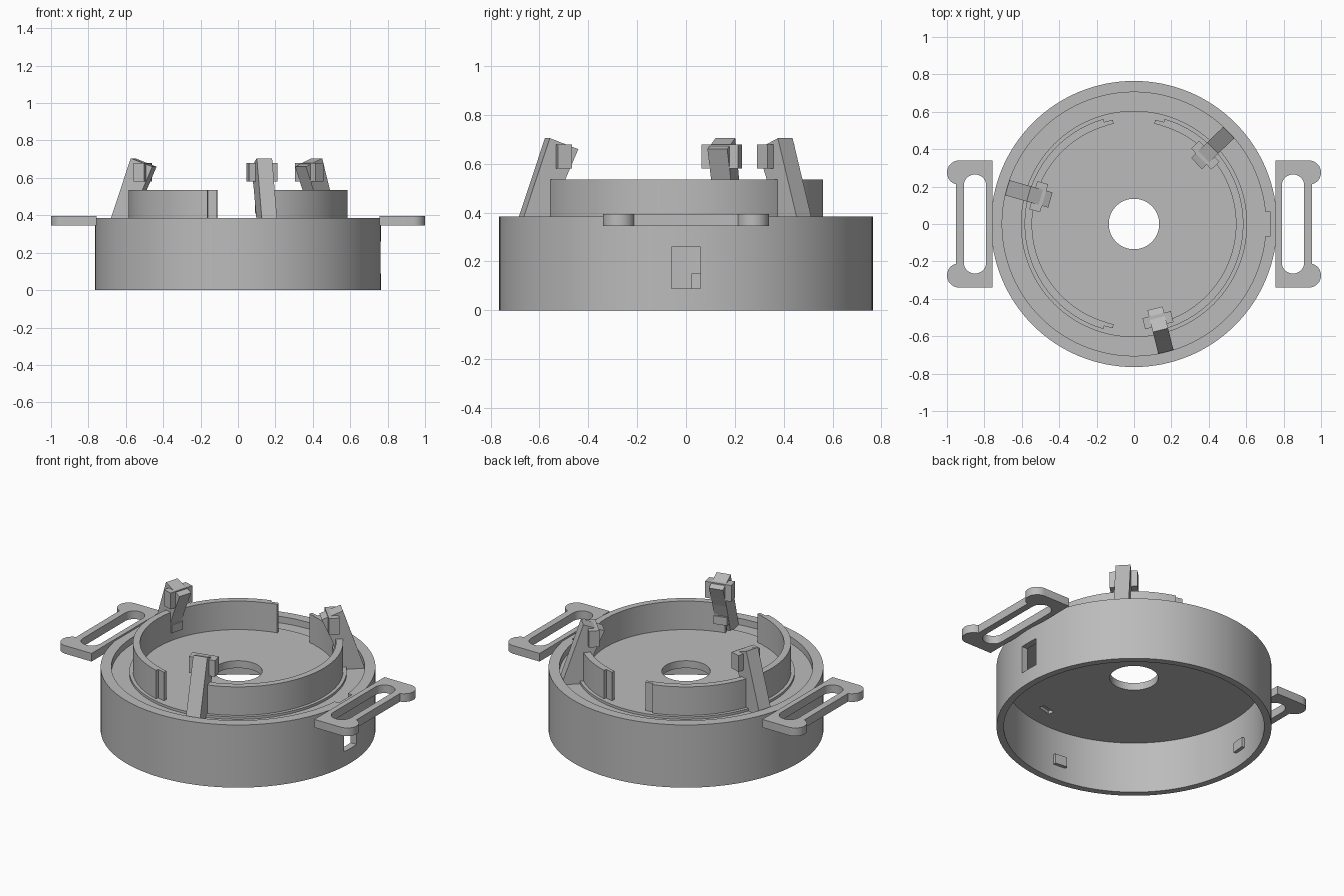
import bpy, bmesh
from math import sin, cos, radians, asin
from mathutils import Matrix, Vector

if "Cube" in bpy.data.objects:
    bpy.data.objects.remove(bpy.data.objects["Cube"])

grey = bpy.data.materials.new("plain grey")
grey.use_nodes = True
colour = (0.5, 0.5, 0.5, 1)
grey.diffuse_color = colour
grey.node_tree.nodes["Principled BSDF"].inputs["Base Color"].default_value = colour


def finish(name, bm, smooth=False):
    bmesh.ops.recalc_face_normals(bm, faces=bm.faces)
    mesh = bpy.data.meshes.new(name)
    bm.to_mesh(mesh)
    bm.free()
    mesh.materials.append(grey)
    obj = bpy.data.objects.new(name, mesh)
    bpy.context.collection.objects.link(obj)
    if smooth:
        shade(obj)
    return obj


def activate(obj):
    bpy.ops.object.select_all(action='DESELECT')
    obj.select_set(True)
    bpy.context.view_layer.objects.active = obj


def shade(obj):
    activate(obj)
    bpy.ops.object.shade_smooth_by_angle(angle=radians(30))


def sweep(name, profile, start=0, end=360, steps=128):
    """Revolve a closed (radius, height) profile around z."""
    bm = bmesh.new()
    full = end - start >= 360
    rings = []
    for i in range(steps if full else steps + 1):
        a = radians(start + (end - start) * i / steps)
        rings.append([bm.verts.new((r * cos(a), r * sin(a), z)) for r, z in profile])
    n = len(profile)
    for i in range(steps):
        p, q = rings[i], rings[(i + 1) % len(rings)]
        for j in range(n):
            k = (j + 1) % n
            bm.faces.new((p[j], q[j], q[k], p[k]))
    if not full:
        bm.faces.new(rings[0])
        bm.faces.new(rings[-1])
    return finish(name, bm, True)


def prism(name, points, offset, smooth=False, matrix=Matrix()):
    """Extrude a closed outline by an offset."""
    bm = bmesh.new()
    face = bm.faces.new([bm.verts.new(p) for p in points])
    top = bmesh.ops.extrude_face_region(bm, geom=[face])["geom"]
    bmesh.ops.translate(bm, vec=Vector(offset), verts=[v for v in top if isinstance(v, bmesh.types.BMVert)])
    bm.transform(matrix)
    return finish(name, bm, smooth)


def box(name, low, high, angle=0):
    (x0, y0, z0), (x1, y1, z1) = low, high
    outline = [(x0, y0, z0), (x1, y0, z0), (x1, y1, z0), (x0, y1, z0)]
    return prism(name, outline, (0, 0, z1 - z0), matrix=Matrix.Rotation(radians(angle), 4, 'Z'))


def cut(obj, cutter):
    cutter.hide_render = True
    mod = obj.modifiers.new("cut", 'BOOLEAN')
    mod.operation = 'DIFFERENCE'
    mod.solver = 'EXACT'
    mod.object = cutter
    activate(obj)
    bpy.ops.object.modifier_apply(modifier=mod.name)
    bpy.data.objects.remove(cutter)


def arc(cx, cy, r, a0, a1, z, steps=14):
    return [(cx + r * cos(radians(a0 + (a1 - a0) * i / steps)),
             cy + r * sin(radians(a0 + (a1 - a0) * i / steps)), z) for i in range(steps + 1)]


clip_angles = (44, 164, 284)

# Round housing, open underneath, with a shallow groove and a centre hole
housing = sweep("housing", [
    (0.765, 0), (0.765, 0.385), (0.705, 0.385), (0.705, 0.345), (0.605, 0.345),
    (0.605, 0.36), (0.135, 0.36), (0.135, 0.315), (0.725, 0.315), (0.725, 0)])
cut(housing, box("window_cutter", (0.68, -0.06, 0.09), (0.8, 0.06, 0.26)))
cut(housing, box("notch_cutter", (0.69, -0.065, 0.352), (0.73, 0.065, 0.42)))
for a in clip_angles:
    cut(housing, box("pocket_cutter", (0.585, -0.045, 0.3), (0.62, 0.045, 0.335), a))
shade(housing)

# Small catches on the inside of the housing wall
for a in (85, 175, 265):
    box("inner_catch", (0.705, -0.04, 0.09), (0.735, 0.04, 0.15), a)

# Two raised wall halves with thinner tongues at the ends
wall_gap = 16.3
tongue_gap = 11.5
for start in (-90, 90):
    sweep("raised_wall", [(0.545, 0.35), (0.585, 0.35), (0.585, 0.535), (0.545, 0.535)],
          start + wall_gap, start + 180 - wall_gap, 64)
    for a, b in ((tongue_gap, wall_gap), (180 - wall_gap, 180 - tongue_gap)):
        sweep("wall_tongue", [(0.547, 0.35), (0.568, 0.35), (0.568, 0.535), (0.547, 0.535)],
              start + a, start + b, 3)

# Leaning clips with a wide head and a foot tab through the wall
for a in clip_angles:
    turn = Matrix.Rotation(radians(a), 4, 'Z')
    side = [(0.71, 0.34), (0.585, 0.705), (0.465, 0.66), (0.52, 0.535), (0.59, 0.34)]
    prism("clip_arm", [(r, -0.042, z) for r, z in side], (0, 0.084, 0), matrix=turn)
    box("clip_head", (0.50, -0.078, 0.58), (0.56, 0.078, 0.68), a)
    box("clip_foot", (0.535, -0.04, 0.41), (0.63, 0.04, 0.46), a)

# Strap loops on both sides
for name, s in (("left_strap_loop", 1), ("right_strap_loop", -1)):
    flip = Matrix.Scale(s, 4, (1, 0, 0))
    z = 0.345
    upper = [(0.757, 0.34, z)] + arc(0.935, 0.275, 0.065, 90, -75, z)
    lower = [(x, -y, h) for x, y, h in reversed(upper)]
    loop = prism(name, upper + lower, (0, 0, 0.05), matrix=flip)
    slot = arc(0.85, 0.205, 0.06, 0, 180, 0.3) + arc(0.85, -0.205, 0.06, 180, 360, 0.3)
    cut(loop, prism("slot_cutter", slot, (0, 0, 0.15), matrix=flip))
    shade(loop)
